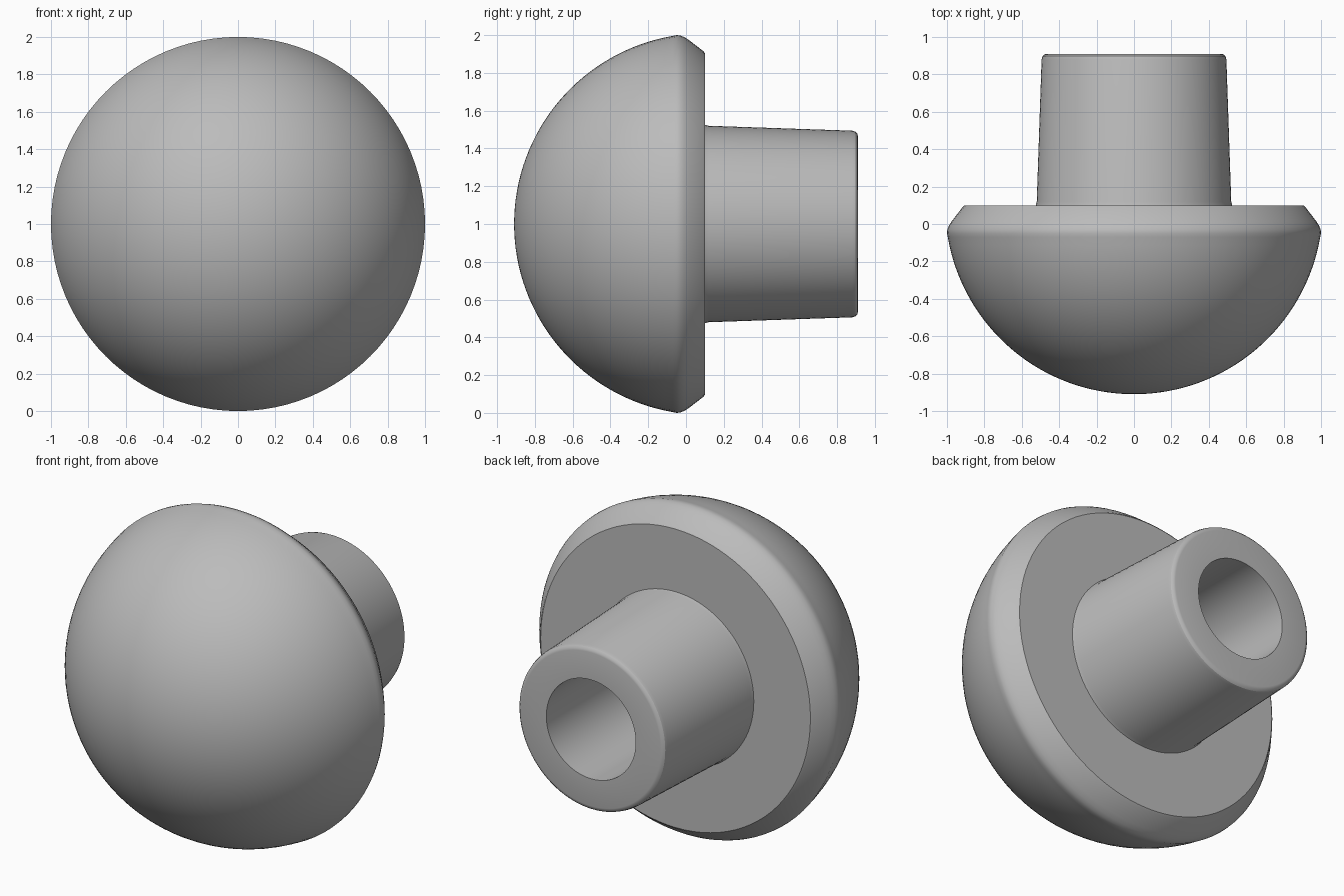
import bpy, bmesh, math

if "Cube" in bpy.data.objects:
    bpy.data.objects.remove(bpy.data.objects["Cube"])

SEGMENTS = 96

grey = bpy.data.materials.new("plain grey")
grey.diffuse_color = (0.5, 0.5, 0.5, 1.0)
grey.use_nodes = True
grey.node_tree.nodes["Principled BSDF"].inputs["Base Color"].default_value = grey.diffuse_color


def lathe(name, profile):
    """Revolve (radius, y) points about the y axis through z = 1."""
    bm = bmesh.new()
    rings = []
    for r, y in profile:
        if r < 1e-6:
            rings.append([bm.verts.new((0, y, 1))] * SEGMENTS)
        else:
            ring = []
            for j in range(SEGMENTS):
                a = 2 * math.pi * j / SEGMENTS
                ring.append(bm.verts.new((r * math.cos(a), y, 1 + r * math.sin(a))))
            rings.append(ring)
    for lo, hi in zip(rings, rings[1:]):
        for j in range(SEGMENTS):
            k = (j + 1) % SEGMENTS
            corners = []
            for v in (lo[j], hi[j], hi[k], lo[k]):
                if v not in corners:
                    corners.append(v)
            bm.faces.new(corners)
    mesh = bpy.data.meshes.new(name)
    bm.to_mesh(mesh)
    bm.free()
    mesh.materials.append(grey)
    mesh.shade_smooth()
    mesh.set_sharp_from_angle(angle=math.radians(30))
    obj = bpy.data.objects.new(name, mesh)
    bpy.context.collection.objects.link(obj)
    return obj


# Domed head: spherical front, rounded rim, chamfer and flat back
N = 32
end = math.acos(0.17 / 1.01)
dome = [(1.01 * math.sin(end * i / N), 0.1 - 1.01 * math.cos(end * i / N))
        for i in range(N + 1)]
rim = [(1.0, -0.05), (0.998, -0.03), (0.99, -0.01), (0.975, 0.014),
       (0.915, 0.092), (0.905, 0.1)]
lathe("knob_head", dome + rim + [(0.525, 0.1)])

# Tapered stem with rounded lip and a blind screw hole
stem = [(0.525, 0.1), (0.52, 0.12), (0.494, 0.88), (0.489, 0.897),
        (0.478, 0.907), (0.465, 0.91), (0.30, 0.91), (0.30, 0.1), (0.0, 0.1)]
lathe("stem", stem)
